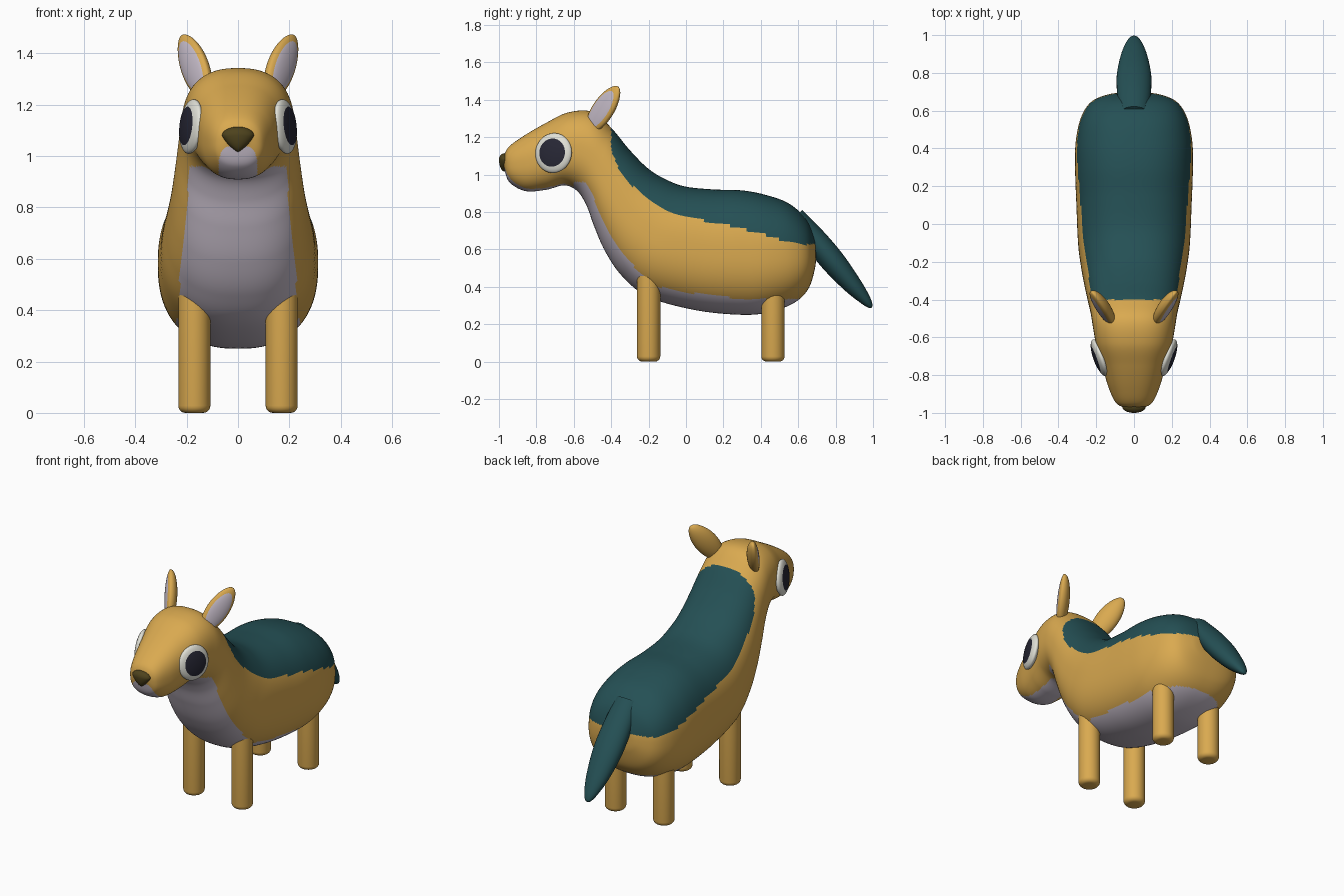
import bpy, bmesh, math
from mathutils import Vector, Matrix

if "Cube" in bpy.data.objects:
    bpy.data.objects.remove(bpy.data.objects["Cube"])


def material(name, rgb):
    m = bpy.data.materials.new(name)
    m.diffuse_color = (*rgb, 1)
    m.use_nodes = True
    m.node_tree.nodes["Principled BSDF"].inputs["Base Color"].default_value = m.diffuse_color
    return m


TAN = material("tan fur", (0.70, 0.40, 0.08))
TEAL = material("teal fur", (0.018, 0.08, 0.09))
PALE = material("pale lilac fur", (0.56, 0.50, 0.58))
EYE = material("eye white", (0.75, 0.75, 0.68))
PUPIL = material("dark pupil", (0.02, 0.02, 0.035))
NOSE = material("dark nose", (0.075, 0.055, 0.012))


def finish(bm, name, mats, mirror=False, rule=None):
    """Turn a bmesh into a smooth object; rule picks a material per face."""
    bmesh.ops.recalc_face_normals(bm, faces=bm.faces[:])
    bm.normal_update()
    for f in bm.faces:
        f.smooth = True
        if rule:
            f.material_index = rule(f.calc_center_median(), f.normal)
    me = bpy.data.meshes.new(name)
    bm.to_mesh(me)
    bm.free()
    me.set_sharp_from_angle(angle=math.radians(50))
    for m in mats:
        me.materials.append(m)
    ob = bpy.data.objects.new(name, me)
    bpy.context.collection.objects.link(ob)
    if mirror:
        ob.modifiers.new("mirror", 'MIRROR').use_mirror_merge = False
    return ob


def line(points, t):
    """Piecewise linear interpolation."""
    if t <= points[0][0]:
        return points[0][1]
    for (a, va), (b, vb) in zip(points, points[1:]):
        if t <= b:
            return va + (vb - va) * (t - a) / (b - a)
    return points[-1][1]


def spline(rows, steps):
    """Catmull-Rom through the rows of numbers."""
    out = []
    for i in range(len(rows) - 1):
        quad = [rows[max(0, min(len(rows) - 1, i + k))] for k in (-1, 0, 1, 2)]
        for s in range(steps):
            t = s / steps
            out.append([0.5 * (2 * b + (c - a) * t + (2 * a - 5 * b + 4 * c - d) * t * t
                               + (3 * b - a - 3 * c + d) * t ** 3) for a, b, c, d in zip(*quad)])
    return out + [list(rows[-1])]


def loft(rows, steps, cols, power):
    """Skin superellipse rings given as lower y,z, upper y,z, half width."""
    bm = bmesh.new()
    rings = []
    for y0, z0, y1, z1, w in spline(rows, steps):
        ring = []
        for j in range(cols):
            a = 2 * math.pi * j / cols
            s, c = math.sin(a), math.cos(a)
            x = math.copysign(abs(s) ** (2 / power), s) * w
            h = 0.5 - 0.5 * math.copysign(abs(c) ** (2 / power), c)
            ring.append(bm.verts.new((x, y0 + (y1 - y0) * h, z0 + (z1 - z0) * h)))
        rings.append(ring)
    for r, q in zip(rings, rings[1:]):
        for j in range(cols):
            k = (j + 1) % cols
            bm.faces.new((r[j], r[k], q[k], q[j]))
    bm.faces.new(rings[0])
    bm.faces.new(rings[-1])
    return bm


def ellipsoid(center, axis, normal, size, shape=None, segs=48):
    """Sphere with local z along normal and local y near axis."""
    bm = bmesh.new()
    bmesh.ops.create_uvsphere(bm, u_segments=segs, v_segments=segs // 2, radius=1)
    if shape:
        for v in bm.verts:
            v.co = shape(v.co)
    w = Vector(normal).normalized()
    v = Vector(axis)
    v = (v - w * v.dot(w)).normalized()
    u = v.cross(w)
    m = Matrix((u, v, w)).transposed().to_4x4()
    m.translation = Vector(center)
    return bm, m @ Matrix.Diagonal((*size, 1))


def paint_disc(bm, radius):
    """Second material on the middle of the outward side."""
    for f in bm.faces:
        c = f.calc_center_median()
        f.material_index = 1 if c.z > 0 and c.xy.length < radius else 0


# Body, neck and head in one skin
body_rows = [
    (-0.972, 1.035, -0.975, 1.09, 0.045), (-0.945, 0.96, -0.95, 1.145, 0.095),
    (-0.86, 0.912, -0.87, 1.205, 0.135), (-0.75, 0.918, -0.75, 1.275, 0.168),
    (-0.65, 0.942, -0.63, 1.332, 0.20), (-0.58, 0.91, -0.50, 1.335, 0.218),
    (-0.53, 0.83, -0.40, 1.25, 0.23), (-0.49, 0.72, -0.30, 1.13, 0.245),
    (-0.43, 0.585, -0.20, 1.03, 0.262), (-0.34, 0.455, -0.10, 0.97, 0.28),
    (-0.20, 0.345, 0.0, 0.935, 0.296), (0.05, 0.275, 0.15, 0.92, 0.305),
    (0.30, 0.25, 0.30, 0.915, 0.312), (0.45, 0.265, 0.43, 0.89, 0.308),
    (0.58, 0.315, 0.55, 0.845, 0.28), (0.655, 0.39, 0.64, 0.765, 0.225),
    (0.69, 0.50, 0.685, 0.67, 0.13), (0.695, 0.57, 0.694, 0.60, 0.04)]
saddle = [(-0.4, 1.13), (-0.36, 1.03), (-0.3, 0.95), (-0.2, 0.87), (-0.1, 0.81), (0, 0.77),
          (0.2, 0.735), (0.4, 0.685), (0.55, 0.635), (0.62, 0.622), (0.7, 0.63)]
belly = [(-0.3, 0.43), (-0.2, 0.41), (0, 0.37), (0.3, 0.335), (0.7, 0.335)]


def coat(c, n):
    ax = abs(c.x)
    if c.y > -0.4 and c.z > line(saddle, c.y):
        return 1
    if c.y < -0.6:                                   # muzzle patch and jaw underside
        rise = max(0, c.z - 0.91) / 0.13
        front = c.y < -0.85 and (ax / 0.075) ** 4 + rise ** 4 < 1
        return 2 if front or (ax < 0.075 and n.z < -0.5) else 0
    if c.y < -0.22 and (n.z < 0 or n.y < -0.5) and c.z < 0.96:   # chest bib
        return 2 if ax < 0.235 - 0.09 * (c.z - 0.42) else 0
    return 2 if c.z < line(belly, c.y) else 0        # belly


finish(loft(body_rows, 13, 112, 2.4), "body", [TAN, TEAL, PALE], rule=coat)

# Tail
tail_rows = []
for y, z, r in [(0.58, 0.775, 0.055), (0.69, 0.65, 0.064), (0.79, 0.53, 0.065),
                (0.89, 0.41, 0.05), (0.955, 0.335, 0.031), (0.985, 0.298, 0.015), (0.992, 0.288, 0.003)]:
    tail_rows.append((y - 0.77 * r, z - 0.64 * r, y + 0.77 * r, z + 0.64 * r, 1.4 * r))
finish(loft(tail_rows, 6, 32, 2), "tail", [TEAL])

# Legs
for name, y, top in (("front_legs", -0.2, 0.5), ("back_legs", 0.465, 0.42)):
    bm = bmesh.new()
    bmesh.ops.create_cone(bm, cap_ends=True, segments=32, radius1=0.0625, radius2=0.0625, depth=top,
                          matrix=Matrix.Translation((0.17, y, top / 2)))
    rim = [e for e in bm.edges if all(v.co.z < 0.01 for v in e.verts)]
    bmesh.ops.bevel(bm, geom=rim, offset=0.028, segments=5, profile=0.5, affect='EDGES')
    finish(bm, name, [TAN], mirror=True)

# Ears with a painted inner face
bm, m = ellipsoid((0.17, -0.447, 1.345), (0.08, 0.165, 0.225), (0.75, -0.62, 0.12),
                  (0.068, 0.158, 0.045),
                  lambda p: Vector((p.x * (1 - 0.12 * p.y * p.y), p.y, p.z if p.z < 0 else p.z * 0.6)), 64)
paint_disc(bm, 0.76)
bm.transform(m)
finish(bm, "ears", [TAN, PALE], mirror=True)

# Eyes with a painted pupil
bm, m = ellipsoid((0.182, -0.708, 1.115), (0, 0, 1), (0.93, -0.34, 0.1), (0.103, 0.107, 0.032))
paint_disc(bm, 0.67)
bm.transform(m)
finish(bm, "eyes", [EYE, PUPIL], mirror=True)


# Nose, wide above and pointed below
def nose_shape(p):
    if p.y > 0:
        return Vector(p)
    return Vector((p.x * max(0.0, 1 + p.y) ** 0.4, p.y * 1.9, p.z))


bm, m = ellipsoid((0, -0.968, 1.08), (0, 0, 1), (0, -1, 0), (0.062, 0.034, 0.032), nose_shape)
bm.transform(m)
finish(bm, "nose", [NOSE])
